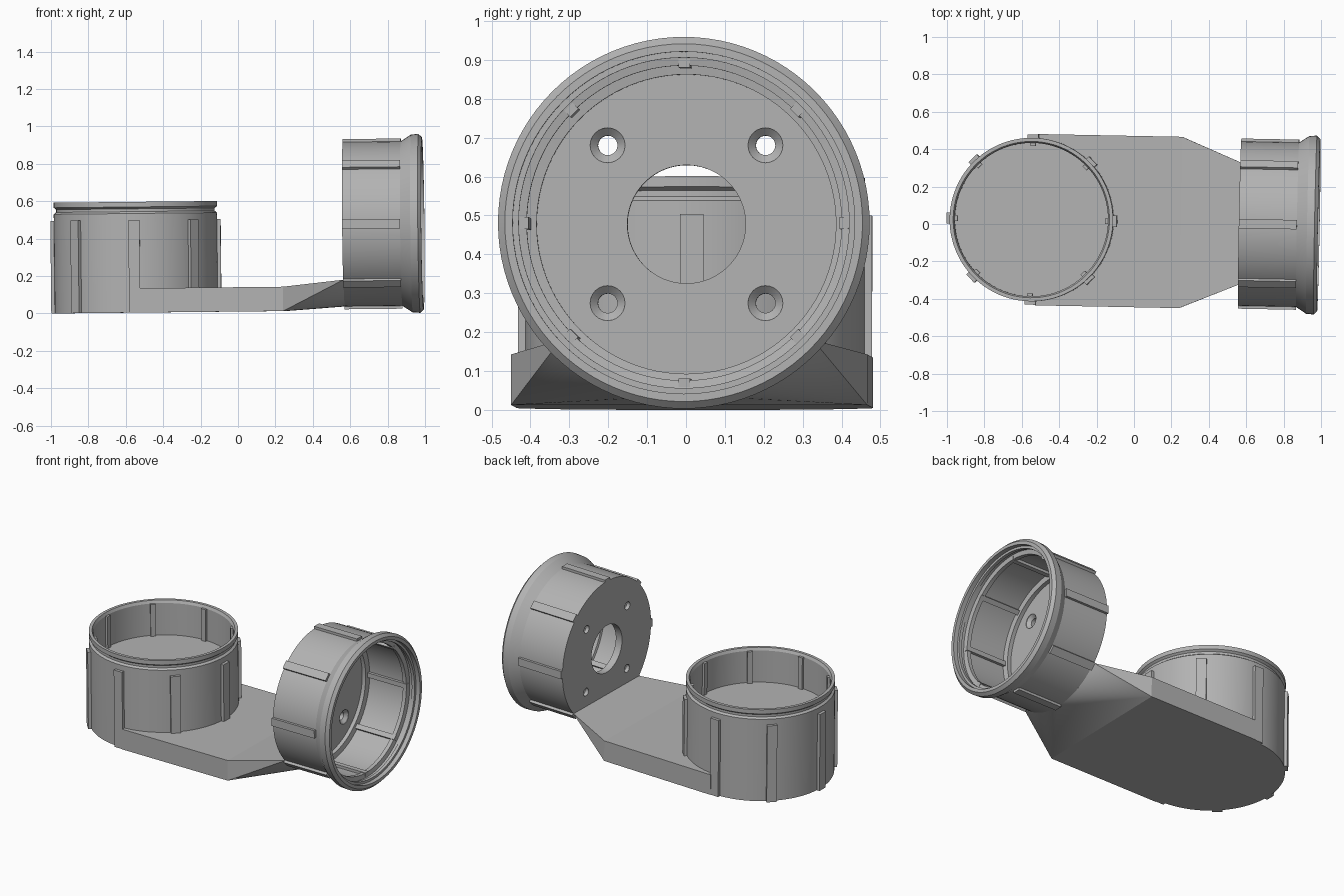
import bpy, bmesh, math
from mathutils import Matrix, Vector

if "Cube" in bpy.data.objects:
    bpy.data.objects.remove(bpy.data.objects["Cube"])

grey = bpy.data.materials.new("plain_grey")
grey.diffuse_color = (0.45, 0.45, 0.45, 1)
grey.use_nodes = True
grey.node_tree.nodes["Principled BSDF"].inputs["Base Color"].default_value = grey.diffuse_color

# The whole fitting sits with a very slight lean
LEAN = (Matrix.Translation((0, 0.013, 0.01))
        @ Matrix.Rotation(math.radians(-1.1), 4, 'Z')
        @ Matrix.Rotation(math.radians(-0.6), 4, 'Y'))
UP_CUP = Matrix.Translation((-0.543, 0, 0))
SIDE_Z = 0.461
SIDE_CUP = Matrix.Translation((0, 0, SIDE_Z)) @ Matrix.Rotation(math.pi / 2, 4, 'Y')


def finish(name, bm, matrix=Matrix()):
    bmesh.ops.remove_doubles(bm, verts=bm.verts, dist=1e-5)
    bmesh.ops.recalc_face_normals(bm, faces=bm.faces)
    me = bpy.data.meshes.new(name)
    bm.to_mesh(me)
    bm.free()
    me.transform(LEAN @ matrix)
    me.materials.append(grey)
    ob = bpy.data.objects.new(name, me)
    bpy.context.collection.objects.link(ob)
    return ob


def lathe(bm, profile, segs=96, at=(0, 0)):
    """Revolve a closed (radius, height) loop."""
    rings = []
    for i in range(segs):
        a = 2 * math.pi * i / segs
        rings.append([bm.verts.new((at[0] + r * math.cos(a), at[1] + r * math.sin(a), h))
                      for r, h in profile])
    n = len(profile)
    for i in range(segs):
        p, q = rings[i], rings[(i + 1) % segs]
        for j in range(n):
            k = (j + 1) % n
            if profile[j][0] == 0 and profile[k][0] == 0:
                continue
            bm.faces.new((p[j], q[j], q[k], p[k]))


def ribs(name, r0, r1, width, h0, h1, matrix):
    """Eight evenly spaced bars running along the cup axis."""
    bm = bmesh.new()
    for i in range(8):
        m = (Matrix.Rotation(i * math.pi / 4, 4, 'Z')
             @ Matrix.Translation(((r0 + r1) / 2, 0, (h0 + h1) / 2))
             @ Matrix.Diagonal((r1 - r0, width, h1 - h0, 1)))
        bmesh.ops.create_cube(bm, size=1, matrix=m)
    return finish(name, bm, matrix)


def smooth(ob):
    bpy.ops.object.select_all(action='DESELECT')
    ob.select_set(True)
    bpy.context.view_layer.objects.active = ob
    bpy.ops.object.shade_smooth_by_angle(angle=math.radians(25))


# Upright cup with a groove under its rim
bm = bmesh.new()
lathe(bm, [(0, 0), (0.437, 0), (0.437, 0.53), (0.424, 0.54), (0.424, 0.555),
           (0.437, 0.565), (0.437, 0.592), (0.418, 0.592), (0.41, 0.575),
           (0.41, 0.37), (0, 0.37)])
smooth(finish("upright_cup", bm, UP_CUP))
ribs("upright_outer_ribs", 0.42, 0.455, 0.06, 0, 0.495, UP_CUP)
ribs("upright_inner_ribs", 0.395, 0.415, 0.03, 0.365, 0.575, UP_CUP)

# Sideways cup: thin floor with centre hole, flared collar, stepped mouth
bm = bmesh.new()
lathe(bm, [(0.152, 0.57), (0.44, 0.57), (0.44, 0.88), (0.476, 0.935), (0.478, 0.975),
           (0.46, 0.993), (0.44, 0.993), (0.44, 0.965), (0.425, 0.965), (0.425, 0.945),
           (0.432, 0.945), (0.432, 0.925), (0.405, 0.92), (0.405, 0.895),
           (0.418, 0.89), (0.418, 0.645), (0.385, 0.64), (0.385, 0.615), (0.152, 0.615)])
side_cup = finish("sideways_cup", bm, SIDE_CUP)

# Countersunk screw holes through the floor
bm = bmesh.new()
for x in (-0.203, 0.203):
    for y in (-0.203, 0.203):
        lathe(bm, [(0, 0.5), (0.025, 0.5), (0.025, 0.593), (0.045, 0.612),
                   (0.045, 0.63), (0, 0.63)], 24, (x, y))
cutter = finish("screw_hole_cutter", bm, SIDE_CUP)
cutter.hide_render = True
mod = side_cup.modifiers.new("screw_holes", 'BOOLEAN')
mod.operation = 'DIFFERENCE'
mod.solver = 'EXACT'
mod.object = cutter
bpy.context.view_layer.objects.active = side_cup
side_cup.select_set(True)
bpy.ops.object.modifier_apply(modifier=mod.name)
bpy.data.objects.remove(cutter)
smooth(side_cup)
ribs("sideways_outer_ribs", 0.425, 0.455, 0.05, 0.57, 0.88, SIDE_CUP)
ribs("sideways_inner_ribs", 0.40, 0.422, 0.03, 0.62, 0.925, SIDE_CUP)

# Flat base joining the cups
W, T = 0.458, 0.13
bm = bmesh.new()
bmesh.ops.create_cube(bm, size=1, matrix=Matrix.Translation((-0.135, 0, T / 2))
                      @ Matrix.Diagonal((0.77, 2 * W, T, 1)))
finish("base_plate", bm)

# Transition from the flat plate to the round underside of the sideways cup
bm = bmesh.new()
for y in (-W, W):
    for z in (0, T):
        bm.verts.new((0.25, y, z))
R, top = 0.44, 0.164
half = math.acos((SIDE_Z - top) / R)
for i in range(25):
    a = half * (i / 12 - 1)
    bm.verts.new((0.572, R * math.sin(a), SIDE_Z - R * math.cos(a)))
bmesh.ops.convex_hull(bm, input=bm.verts)
smooth(finish("transition_neck", bm))
